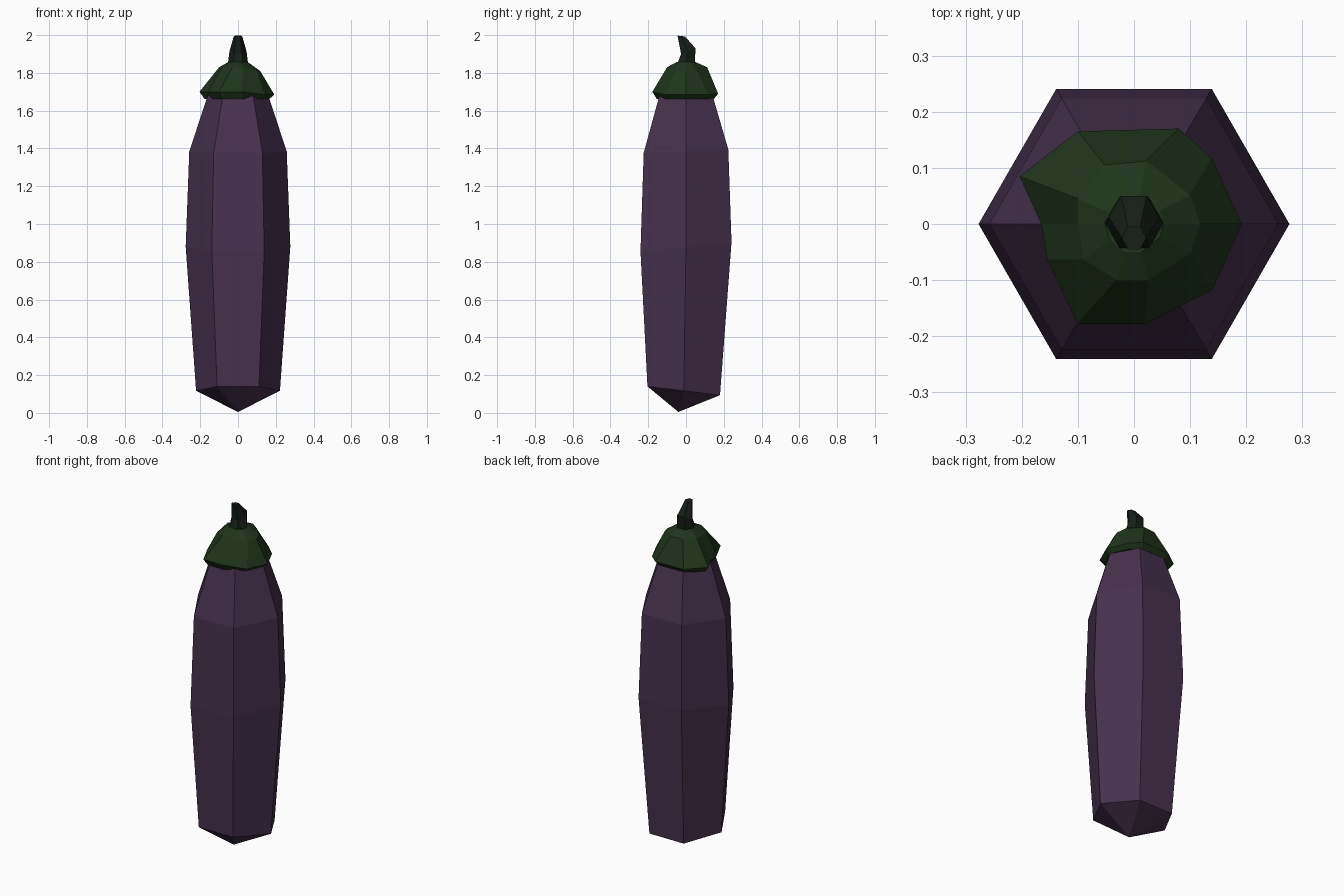
import bpy, math

if "Cube" in bpy.data.objects:
    bpy.data.objects.remove(bpy.data.objects["Cube"])


def material(name, rgb):
    m = bpy.data.materials.new(name)
    m.diffuse_color = (*rgb, 1)
    m.use_nodes = True
    m.node_tree.nodes["Principled BSDF"].inputs["Base Color"].default_value = m.diffuse_color
    return m


def hex_ring(rx, ry, z, cy=0.0, tilt=0.0):
    """Six points, corners on the x axis; tilt raises z along y."""
    pts = []
    for i in range(6):
        a = math.radians(60 * i)
        y = ry / 0.866 * math.sin(a)
        pts.append((rx * math.cos(a), cy + y, z + tilt * y))
    return pts


def loft(name, rings, mat, tip=None):
    """Skin equal-sized rings from bottom to top, closing both ends."""
    n = len(rings[0])
    verts = [p for r in rings for p in r]
    faces = []
    for k in range(len(rings) - 1):
        for i in range(n):
            j = (i + 1) % n
            faces.append((k * n + i, k * n + j, (k + 1) * n + j, (k + 1) * n + i))
    last = (len(rings) - 1) * n
    faces.append(tuple(range(last, last + n)))
    if tip:
        verts.append(tip)
        faces += [(len(verts) - 1, (i + 1) % n, i) for i in range(n)]
    else:
        faces.append(tuple(reversed(range(n))))
    me = bpy.data.meshes.new(name)
    me.from_pydata(verts, [], faces)
    me.materials.append(mat)
    ob = bpy.data.objects.new(name, me)
    bpy.context.collection.objects.link(ob)
    return ob


purple = material("purple_skin", (0.062, 0.031, 0.074))
green = material("green_cap", (0.014, 0.036, 0.011))
dark = material("dark_stem", (0.008, 0.013, 0.008))

# Fruit body, pointed at the bottom
loft("body", [
    hex_ring(0.222, 0.192, 0.117, -0.012, -0.12),
    hex_ring(0.277, 0.241, 0.88, 0, 0.1),
    hex_ring(0.258, 0.224, 1.385, 0, 0.04),
    hex_ring(0.165, 0.145, 1.665),
    hex_ring(0.125, 0.108, 1.76),
], purple, tip=(0, -0.04, 0.005))

# Leafy cap: irregular rim, shoulder and collar
rim = [(0.192, 0, 1.685), (0.138, 0.118, 1.685), (0.08, 0.17, 1.69), (-0.10, 0.165, 1.69),
       (-0.204, 0.085, 1.70), (-0.165, 0, 1.70), (-0.155, -0.063, 1.70),
       (-0.10, -0.178, 1.70), (0.02, -0.178, 1.70), (0.14, -0.117, 1.685)]
shoulder = [(0.118, 0, 1.81), (0.10, 0.052, 1.82), (0.022, 0.112, 1.83), (-0.052, 0.105, 1.83),
            (-0.10, 0.045, 1.83), (-0.10, 0, 1.82), (-0.09, -0.063, 1.82),
            (-0.03, -0.10, 1.83), (0.025, -0.10, 1.83), (0.10, -0.052, 1.81)]
hem = [(x * 0.87, y * 0.87, 1.663) for x, y, z in rim]
collar = []
for x, y, z in shoulder:
    s = 0.052 / math.hypot(x, y)
    collar.append((x * s, y * s, 1.857))
loft("cap", [hem, rim, shoulder, collar], green)

# Crooked stem
loft("stem", [
    hex_ring(0.054, 0.047, 1.845),
    hex_ring(0.045, 0.038, 1.915, 0.012, 0.4),
    hex_ring(0.022, 0.020, 1.995, -0.025, -0.12),
], dark)
